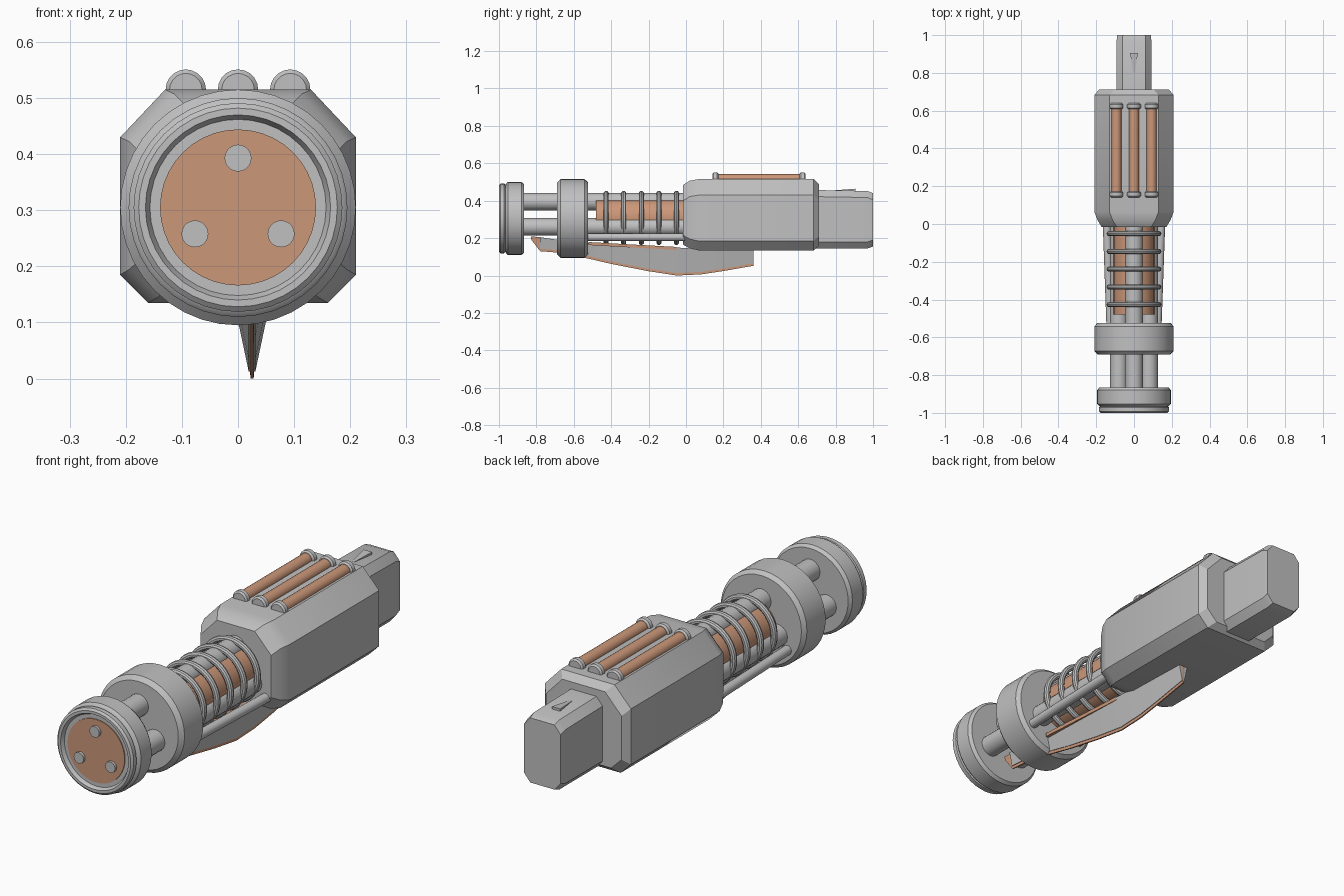
import bpy, bmesh
from math import sin, cos, pi, radians

cube = bpy.data.objects.get("Cube")
if cube:
    bpy.data.objects.remove(cube, do_unlink=True)

AXIS = 0.305  # height of the main axis


def material(name, rgb):
    m = bpy.data.materials.new(name)
    m.use_nodes = True
    m.diffuse_color = (*rgb, 1)
    bsdf = m.node_tree.nodes["Principled BSDF"]
    bsdf.inputs["Base Color"].default_value = (*rgb, 1)
    bsdf.inputs["Roughness"].default_value = 0.6
    return m


grey = material("grey metal", (0.53, 0.53, 0.53))
copper = material("copper", (0.60, 0.31, 0.19))


def smooth(obj):
    bpy.ops.object.select_all(action="DESELECT")
    obj.select_set(True)
    bpy.context.view_layer.objects.active = obj
    bpy.ops.object.shade_smooth_by_angle(angle=radians(30))


def loft(name, rings, mat):
    """Skin equal-length point rings and cap both ends."""
    bm = bmesh.new()
    loops = [[bm.verts.new(p) for p in ring] for ring in rings]
    n = len(loops[0])
    for a, b in zip(loops, loops[1:]):
        for i in range(n):
            j = (i + 1) % n
            bm.faces.new((a[i], a[j], b[j], b[i]))
    bm.faces.new(loops[0])
    bm.faces.new(loops[-1])
    bmesh.ops.recalc_face_normals(bm, faces=bm.faces)
    mesh = bpy.data.meshes.new(name)
    bm.to_mesh(mesh)
    bm.free()
    mesh.materials.append(mat)
    obj = bpy.data.objects.new(name, mesh)
    bpy.context.collection.objects.link(obj)
    smooth(obj)
    return obj


def lathe(name, profile, mat, x=0.0, z=AXIS, segs=32):
    """Turn (radius, y) pairs about an axis along y."""
    rings = [[(x + r * cos(2 * pi * i / segs), y, z + r * sin(2 * pi * i / segs))
              for i in range(segs)] for r, y in profile]
    return loft(name, rings, mat)


def rod(name, r, y0, y1, mat, x, z, segs=20):
    return lathe(name, [(r, y0), (r, y1)], mat, x, z, segs)


def octagon(y, w, z0, z1, top, bottom):
    """Box section with (dx, dz) corner cuts."""
    half = [(w - bottom[0], z0), (w, z0 + bottom[1]),
            (w, z1 - top[1]), (w - top[0], z1)]
    return [(x, y, z) for x, z in half] + [(-x, y, z) for x, z in reversed(half)]


# End cap with a recessed copper face
lathe("end_cap", [(0.139, -0.984), (0.157, -0.984), (0.165, -1.0), (0.177, -1.0),
                  (0.186, -0.992), (0.186, -0.972), (0.179, -0.965), (0.187, -0.962),
                  (0.195, -0.953), (0.195, -0.88), (0.184, -0.866)], grey, segs=40)
rod("end_cap_face", 0.139, -0.988, -0.97, copper, 0, AXIS, 40)

# Collar
lathe("collar", [(0.192, -0.69), (0.21, -0.672), (0.21, -0.542), (0.195, -0.525)],
      grey, segs=40)

# Three long rods and their bolts
for label, x, z in (("top", 0, 0.395), ("left", 0.08, 0.26), ("right", -0.08, 0.26)):
    rod(f"{label}_rod", 0.047, -0.88, 0.0, grey, x, z)
    rod(f"{label}_bolt", 0.024, -1.0, -0.98, grey, x * 0.96, z - 0.002)

# Copper core and cooling rings
rod("core", 0.108, -0.48, 0.0, copper, 0, AXIS, 32)
for i in range(5):
    bpy.ops.mesh.primitive_torus_add(
        major_radius=0.131, minor_radius=0.014, major_segments=36, minor_segments=10,
        location=(0, -0.427 + 0.094 * i, AXIS + 0.003), rotation=(pi / 2, 0, 0))
    ring = bpy.context.object
    ring.name = f"cooling_ring_{i + 1}"
    ring.data.materials.append(grey)
    smooth(ring)

# Side struts, leaning outwards toward the housing
for label, s in (("left", 1), ("right", -1)):
    loft(f"{label}_strut",
         [[(s * cx + 0.021 * cos(a * pi / 8), y, 0.205 + 0.021 * sin(a * pi / 8))
           for a in range(16)] for y, cx in ((-0.54, 0.125), (0.02, 0.145))], grey)

# Housing
TOP, BOTTOM = (0.08, 0.085), (0.05, 0.05)
loft("housing", [octagon(-0.015, 0.172, 0.165, 0.485, TOP, BOTTOM),
                 octagon(0.02, 0.193, 0.145, 0.507, TOP, BOTTOM),
                 octagon(0.065, 0.21, 0.135, 0.515, TOP, BOTTOM),
                 octagon(0.683, 0.21, 0.135, 0.515, TOP, BOTTOM),
                 octagon(0.712, 0.184, 0.16, 0.488, TOP, BOTTOM)], grey)

# Tail block with a small wedge on top
CUT = (0.03, 0.035)
loft("tail", [octagon(0.69, 0.092, 0.145, 0.457, CUT, CUT),
              octagon(0.97, 0.092, 0.145, 0.452, CUT, CUT),
              octagon(1.0, 0.089, 0.155, 0.44, CUT, CUT)], grey)
loft("tail_wedge", [[(-w, y, 0.445), (w, y, 0.445), (w, y, z), (-w, y, z)]
                    for y, w, z in ((0.80, 0.006, 0.456), (0.905, 0.02, 0.464))], grey)

# Copper tubes on the housing roof
for i in (-1, 0, 1):
    x = 0.093 * i
    rod(f"roof_tube_{i + 2}", 0.027, 0.16, 0.62, copper, x, 0.515)
    for end, y in (("front", 0.141), ("back", 0.608)):
        lathe(f"roof_tube_{end}_clamp_{i + 2}",
              [(0.029, y), (0.036, y + 0.007), (0.036, y + 0.025), (0.029, y + 0.032)],
              grey, x, 0.515, 20)

# Curved blade: (y, lower edge, upper edge)
BLADE_X = 0.025
stations = [(-0.83, 0.195, 0.21), (-0.78, 0.13, 0.205), (-0.68, 0.122, 0.19),
            (-0.52, 0.09, 0.175), (-0.4, 0.062, 0.168), (-0.2, 0.023, 0.157),
            (-0.05, 0.0, 0.149), (0.08, 0.006, 0.146), (0.2, 0.024, 0.146),
            (0.36, 0.052, 0.146)]


def blade_section(y, low, high, w_low, w_high):
    return [(BLADE_X + w, y, z) for w, z in
            ((-w_low, low), (w_low, low), (w_high, high), (-w_high, high))]


loft("blade_edge", [blade_section(y, a, b, 0.003, 0.007) for y, a, b in stations], copper)
loft("blade_body", [blade_section(y, a + 0.013, b, 0.006, 0.005 + 0.2 * (b - a))
                    for y, a, b in stations[1:]], grey)
loft("blade_spine", [blade_section(y, b - 0.012, b + 0.004, 0.034, 0.034)
                     for y, a, b in stations[3:7]], copper)
